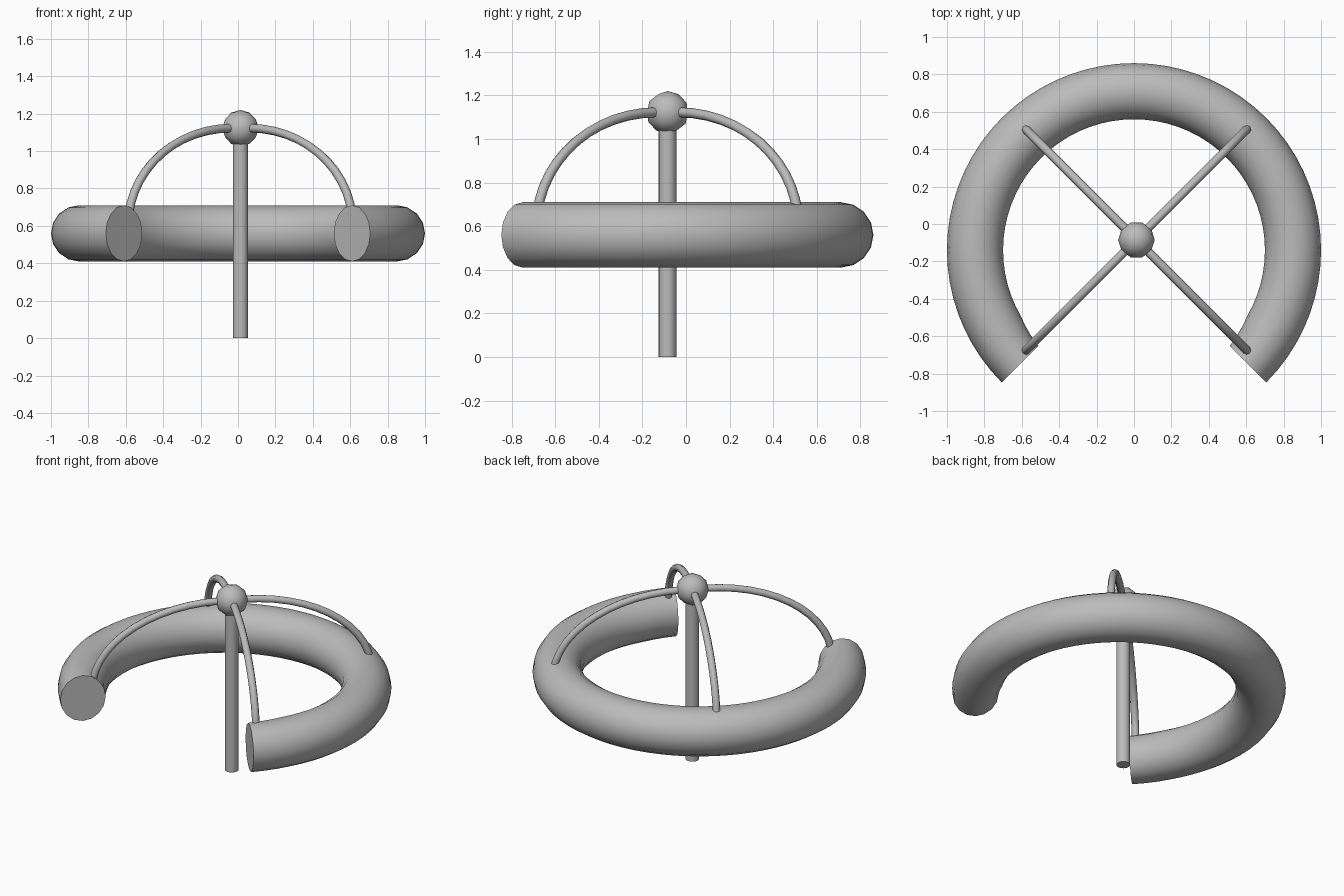
import bpy, bmesh
from math import sin, cos, pi, radians
from mathutils import Vector, Matrix

cube = bpy.data.objects.get("Cube")
if cube:
    bpy.data.objects.remove(cube)

# Single plain grey
grey = bpy.data.materials.new("plain_grey")
grey.use_nodes = True
colour = (0.5, 0.5, 0.5, 1)
grey.diffuse_color = colour
grey.node_tree.nodes["Principled BSDF"].inputs["Base Color"].default_value = colour

UP = Vector((0, 0, 1))
HUB = Vector((0.013, -0.085, 1.122))
RING_CENTRE = Vector((0, -0.14, 0.56))


def finish(name, bm):
    """Turn a bmesh into a smooth-shaded grey object."""
    bmesh.ops.recalc_face_normals(bm, faces=bm.faces)
    mesh = bpy.data.meshes.new(name)
    bm.to_mesh(mesh)
    bm.free()
    mesh.materials.append(grey)
    obj = bpy.data.objects.new(name, mesh)
    bpy.context.collection.objects.link(obj)
    bpy.ops.object.select_all(action='DESELECT')
    obj.select_set(True)
    bpy.context.view_layer.objects.active = obj
    bpy.ops.object.shade_smooth_by_angle(angle=radians(50))
    return obj


def tube(name, stations, sides):
    """Capped tube; each station is a centre and two cross-section axes."""
    bm = bmesh.new()
    loops = []
    for centre, a, b in stations:
        angles = [2 * pi * k / sides for k in range(sides)]
        loops.append([bm.verts.new(centre + a * cos(t) + b * sin(t)) for t in angles])
    for p, q in zip(loops, loops[1:]):
        for k in range(sides):
            n = (k + 1) % sides
            bm.faces.new((p[k], p[n], q[n], q[k]))
    bm.faces.new(loops[0])
    bm.faces.new(loops[-1])
    return finish(name, bm)


# Open ring, slightly narrowed at its two cut ends
stations = []
steps = 54
for i in range(steps + 1):
    t = radians(-45 + 270 * i / steps)
    out = Vector((cos(t), sin(t), 0))
    pinch = max(0, 1 - min(i, steps - i) / 3) * 0.012
    stations.append((RING_CENTRE + out * (0.85 + pinch), out * (0.15 - pinch), UP * 0.15))
tube("open_ring", stations, 16)

# Centre post
post_x, post_y = Vector((0.041, 0, 0)), Vector((0, 0.041, 0))
foot = Vector((HUB.x, HUB.y, 0))
tube("centre_post", [(foot, post_x, post_y), (HUB, post_x, post_y)], 16)

# Hub ball
bm = bmesh.new()
bmesh.ops.create_icosphere(bm, subdivisions=2, radius=0.098,
                           matrix=Matrix.Translation(HUB) @ Matrix.Rotation(pi / 2, 4, 'Z'))
finish("hub_ball", bm)

# Four curved arms from the hub down into the ring
for side, sx in (("left", 1), ("right", -1)):
    for end, sy in (("front", -1), ("back", 1)):
        axis = Vector((sx, sy, 0))
        out = axis.normalized()
        across = out.cross(UP)
        stations = [(HUB.copy(), UP * 0.023, across * 0.023)]
        for i in range(13):
            t = radians(84) * i / 12
            centre = HUB + axis * (0.05 + 0.55 * sin(t)) + UP * 0.518 * (cos(t) - 1)
            normal = (out * sin(t) * 0.518 + UP * cos(t) * 0.778).normalized()
            stations.append((centre, normal * 0.023, across * 0.023))
        tube(f"{end}_{side}_arm", stations, 8)
